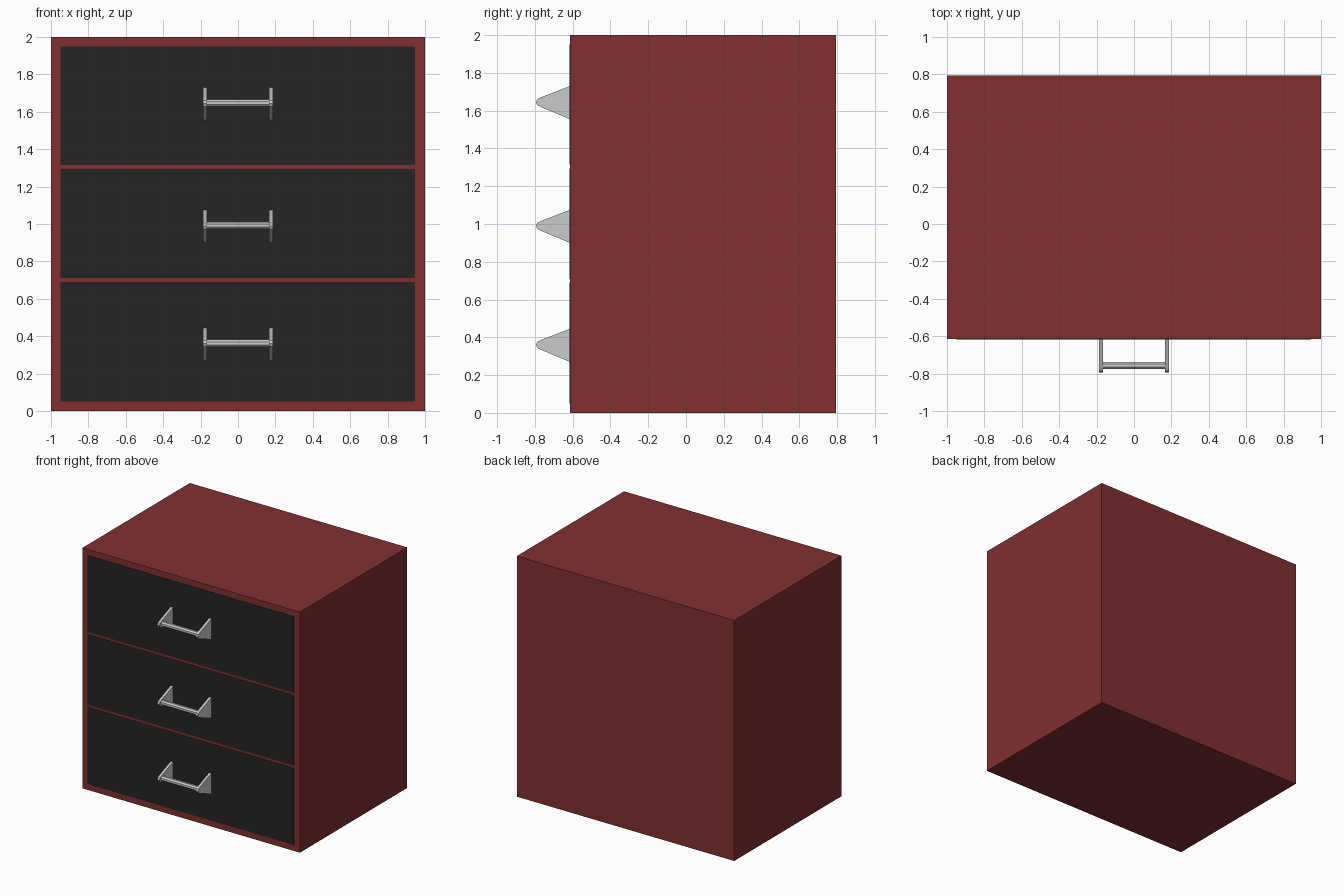
import bpy, bmesh, math
from mathutils import Matrix, Vector

if "Cube" in bpy.data.objects:
    bpy.data.objects.remove(bpy.data.objects["Cube"])

FRONT, BACK = -0.615, 0.795


def material(name, rgb):
    m = bpy.data.materials.new(name)
    m.diffuse_color = (*rgb, 1)
    m.use_nodes = True
    m.node_tree.nodes["Principled BSDF"].inputs["Base Color"].default_value = m.diffuse_color
    return m


def finish(name, bm, mat=None):
    bmesh.ops.recalc_face_normals(bm, faces=bm.faces)
    me = bpy.data.meshes.new(name)
    bm.to_mesh(me)
    bm.free()
    ob = bpy.data.objects.new(name, me)
    bpy.context.collection.objects.link(ob)
    if mat:
        me.materials.append(mat)
    return ob


def box(name, lo, hi, mat):
    lo, hi = Vector(lo), Vector(hi)
    bm = bmesh.new()
    bmesh.ops.create_cube(bm, size=1, matrix=Matrix.Translation((lo + hi) / 2)
                          @ Matrix.Diagonal((*(hi - lo), 1)))
    return finish(name, bm, mat)


def handle_bracket(name, x0, x1, z):
    # tapered side plate with a blunt, rounded nose
    profile = [(FRONT, -0.09), (FRONT, 0.085), (-0.77, 0.025),
               (-0.787, 0.016), (-0.795, 0), (-0.787, -0.016), (-0.77, -0.025)]
    bm = bmesh.new()
    face = bm.faces.new([bm.verts.new((x0, y, z + dz)) for y, dz in profile])
    ext = bmesh.ops.extrude_face_region(bm, geom=[face], use_keep_orig=True)
    moved = [v for v in ext["geom"] if isinstance(v, bmesh.types.BMVert)]
    bmesh.ops.translate(bm, verts=moved, vec=(x1 - x0, 0, 0))
    return finish(name, bm)


def handle_bar(name, z):
    bm = bmesh.new()
    bmesh.ops.create_cone(bm, cap_ends=True, segments=8, radius1=0.021,
                          radius2=0.021, depth=0.34,
                          matrix=Matrix.Translation((0, -0.756, z))
                          @ Matrix.Rotation(math.pi / 2, 4, 'Y')
                          @ Matrix.Rotation(math.pi / 8, 4, 'Z'))
    return finish(name, bm)


red = material("red_paint", (0.22, 0.03, 0.03))
black = material("black_front", (0.018, 0.018, 0.018))

# cabinet body
box("cabinet_body", (-1, FRONT, 0), (1, BACK, 2), red)

# drawers: bottom, top and handle height of each
drawers = {"bottom": (0.05, 0.69, 0.36),
           "middle": (0.71, 1.295, 0.99),
           "top": (1.315, 1.95, 1.645)}
for label, (z0, z1, zh) in drawers.items():
    box(f"{label}_drawer_front", (-0.95, FRONT - 0.003, z0),
        (0.945, FRONT + 0.02, z1), black)
    # handle
    handle_bar(f"{label}_handle_bar", zh + 0.002)
    for side, s in (("left", -1), ("right", 1)):
        handle_bracket(f"{label}_handle_{side}_bracket", s * 0.166, s * 0.187, zh)
